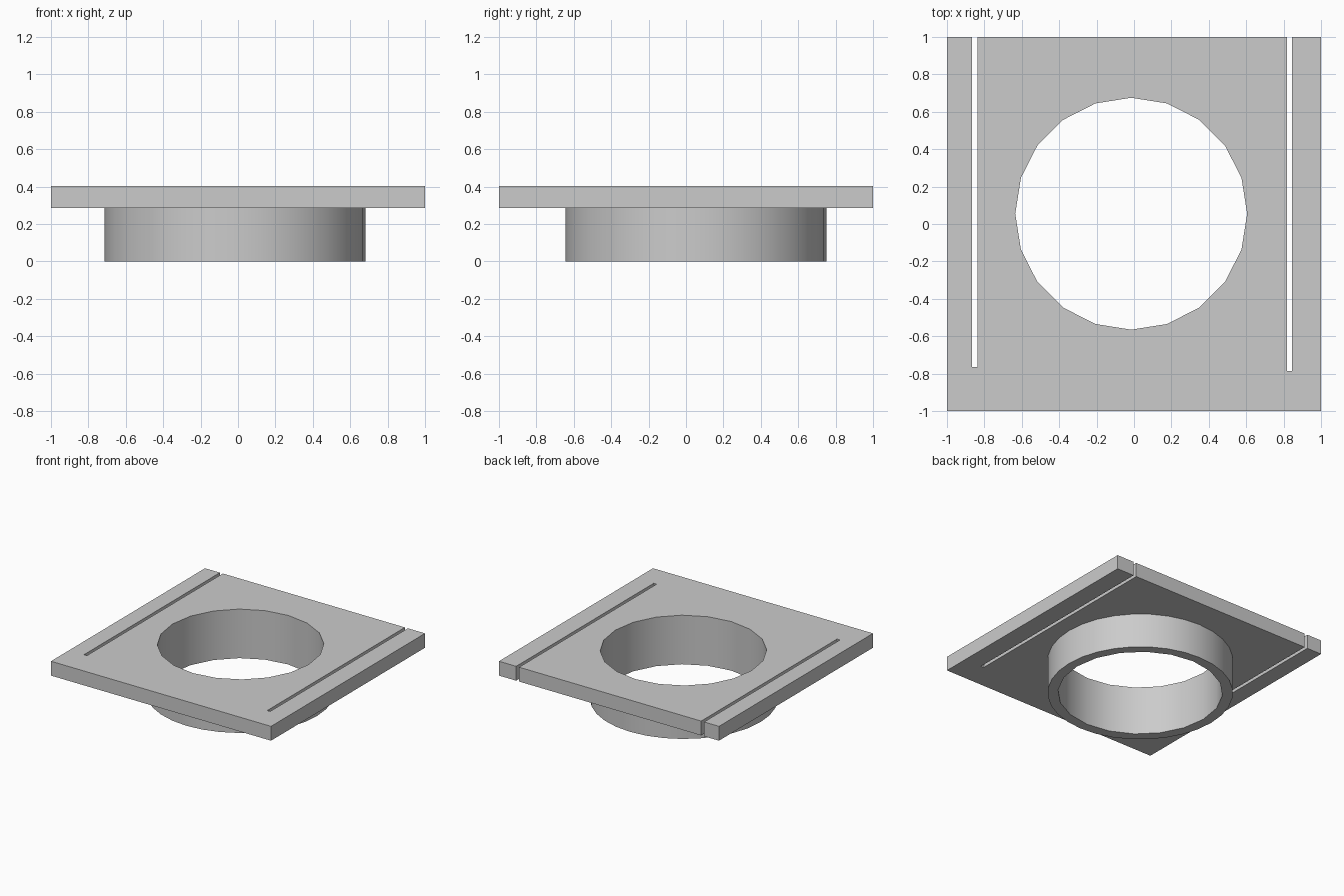
import bpy, bmesh, math

cube = bpy.data.objects.get("Cube")
if cube:
    bpy.data.objects.remove(cube, do_unlink=True)

grey = bpy.data.materials.new("light grey")
grey.use_nodes = True
colour = (0.6, 0.6, 0.6, 1)
grey.diffuse_color = colour
grey.node_tree.nodes["Principled BSDF"].inputs["Base Color"].default_value = colour


def circle(cx, cy, radius, sides):
    step = 2 * math.pi / sides
    return [(cx + radius * math.cos(i * step), cy + radius * math.sin(i * step))
            for i in range(sides)]


def extruded(name, outlines, bottom, top):
    """Fill nested closed outlines and extrude them from bottom to top."""
    curve = bpy.data.curves.new(name, "CURVE")
    curve.dimensions = "2D"
    curve.fill_mode = "BOTH"
    curve.extrude = (top - bottom) / 2
    for points in outlines:
        spline = curve.splines.new("POLY")
        spline.points.add(len(points) - 1)
        for point, (x, y) in zip(spline.points, points):
            point.co = (x, y, 0, 1)
        spline.use_cyclic_u = True
    temp = bpy.data.objects.new(name + "_curve", curve)
    mesh = bpy.data.meshes.new_from_object(temp)
    bpy.data.objects.remove(temp)
    bpy.data.curves.remove(curve)

    # Weld the caps to the walls and lift into place
    bm = bmesh.new()
    bm.from_mesh(mesh)
    bmesh.ops.remove_doubles(bm, verts=bm.verts, dist=0.0005)
    bmesh.ops.translate(bm, verts=bm.verts, vec=(0, 0, (bottom + top) / 2))
    bmesh.ops.recalc_face_normals(bm, faces=bm.faces)
    bmesh.ops.dissolve_limit(bm, angle_limit=0.01, verts=bm.verts, edges=bm.edges)
    bm.to_mesh(mesh)
    bm.free()
    mesh.name = name
    mesh.materials.clear()
    mesh.materials.append(grey)
    obj = bpy.data.objects.new(name, mesh)
    bpy.context.collection.objects.link(obj)
    bpy.ops.object.select_all(action="DESELECT")
    obj.select_set(True)
    bpy.context.view_layer.objects.active = obj
    bpy.ops.object.shade_smooth_by_angle(angle=math.radians(30))
    return obj


underside = 0.285
hole = circle(-0.015, 0.055, 0.62, 20)

# Square plate with two slots open at the back edge
outline = [(-1, -1), (1, -1), (1, 1)]
for left, right, end in ((0.817, 0.844, -0.787), (-0.865, -0.838, -0.765)):
    outline += [(right, 1), (right, end), (left, end), (left, 1)]
outline.append((-1, 1))
extruded("slotted_plate", [outline, hole], underside, 0.403)

# Round collar below the plate
collar = circle(-0.017, 0.053, 0.698, 32)
extruded("collar", [collar, hole], 0, underside)
